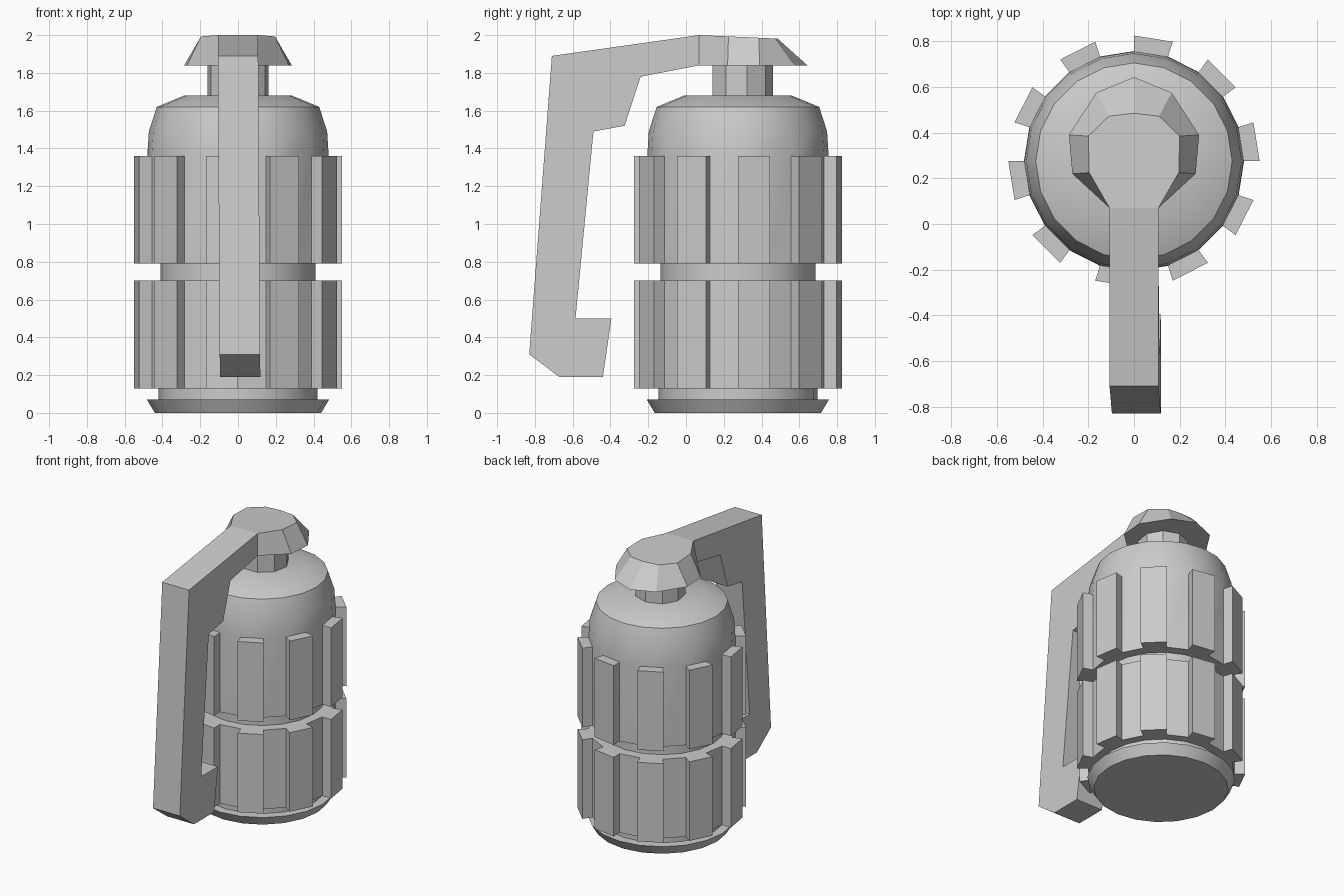
import bpy, bmesh
from math import sin, cos, pi

if "Cube" in bpy.data.objects:
    bpy.data.objects.remove(bpy.data.objects["Cube"])

AXIS_Y = 0.275   # body axis


def finish(name, bm, smooth=False):
    bmesh.ops.remove_doubles(bm, verts=bm.verts[:], dist=0.0005)
    bmesh.ops.recalc_face_normals(bm, faces=bm.faces[:])
    me = bpy.data.meshes.new(name)
    bm.to_mesh(me)
    bm.free()
    ob = bpy.data.objects.new(name, me)
    bpy.context.collection.objects.link(ob)
    if smooth:
        bpy.ops.object.select_all(action='DESELECT')
        ob.select_set(True)
        bpy.context.view_layer.objects.active = ob
        bpy.ops.object.shade_smooth_by_angle(angle=0.52)
    return ob


def lathe(profile, sides, y, start=0.0):
    """Capped lathe; returns the bmesh and its wall faces as [ring][side]."""
    bm = bmesh.new()
    rings = [[bm.verts.new((r * cos(start + 2 * pi * i / sides),
                            y + r * sin(start + 2 * pi * i / sides), z))
              for i in range(sides)] for r, z in profile]
    walls = []
    for a, b in zip(rings, rings[1:]):
        walls.append([bm.faces.new((a[i], a[(i + 1) % sides],
                                    b[(i + 1) % sides], b[i]))
                      for i in range(sides)])
    bm.faces.new(rings[0][::-1])
    bm.faces.new(rings[-1])
    return bm, walls


# Body: 20-sided lathe with two bands of ten raised ribs
profile = [(0.44, 0), (0.482, 0.07), (0.42, 0.07), (0.42, 0.13),
           (0.48, 0.13), (0.48, 0.70), (0.41, 0.70), (0.41, 0.79),
           (0.48, 0.79), (0.48, 1.36), (0.472, 1.49), (0.43, 1.62),
           (0.285, 1.68)]
bm, walls = lathe(profile, 20, AXIS_Y)
ribs = [f for band in (4, 8) for f in walls[band][::2]]
for face in bmesh.ops.extrude_discrete_faces(bm, faces=ribs)['faces']:
    for v in face.verts:
        v.co.x *= 0.55 / 0.48
        v.co.y = AXIS_Y + (v.co.y - AXIS_Y) * 0.55 / 0.48
finish("body", bm, smooth=True)

# Neck: nine-sided post under the cap
bm, _ = lathe([(0.165, 1.66), (0.165, 1.85)], 9, 0.295, pi / 2)
finish("neck", bm)

# Lever and cap: a side-profile strap that widens into a faceted cap
W = 0.107
side = [(0.07, 2.0), (-0.71, 1.89), (-0.83, 0.31), (-0.67, 0.19),
        (-0.44, 0.19), (-0.395, 0.50), (-0.585, 0.50), (-0.49, 1.49),
        (-0.325, 1.52), (-0.24, 1.78), (0.07, 1.84)]
bm = bmesh.new()
left = [bm.verts.new((-W, y, z)) for y, z in side]
right = [bm.verts.new((W, y, z)) for y, z in side]
bm.faces.new(left)
bm.faces.new(right[::-1])
for i in range(len(side) - 1):
    bm.faces.new((left[i], left[i + 1], right[i + 1], right[i]))


def cap_loop(half, height):
    """Mirror half an outline, from one strap edge around to the other."""
    pts = half + [(-x, y) for x, y in half[-2::-1]]
    return [bm.verts.new((x, y, height(y))) for x, y in pts]


top = cap_loop([(W, 0.07), (0.196, 0.225), (0.2, 0.385), (0.11, 0.472),
                (0, 0.485)], lambda y: 2.0 - 0.045 * (y - 0.07))
low = cap_loop([(W, 0.07), (0.27, 0.22), (0.285, 0.39), (0.165, 0.575),
                (0, 0.643)], lambda y: 1.84)
for i in range(len(top) - 1):
    bm.faces.new((low[i], low[i + 1], top[i + 1], top[i]))
bm.faces.new(top)
bm.faces.new(low[::-1])
# slight sideways lean of the lever's lower end
for v in bm.verts:
    if v.co.z < 1.8:
        v.co.x += 0.0065 * (1.89 - v.co.z)
finish("lever_and_cap", bm)
